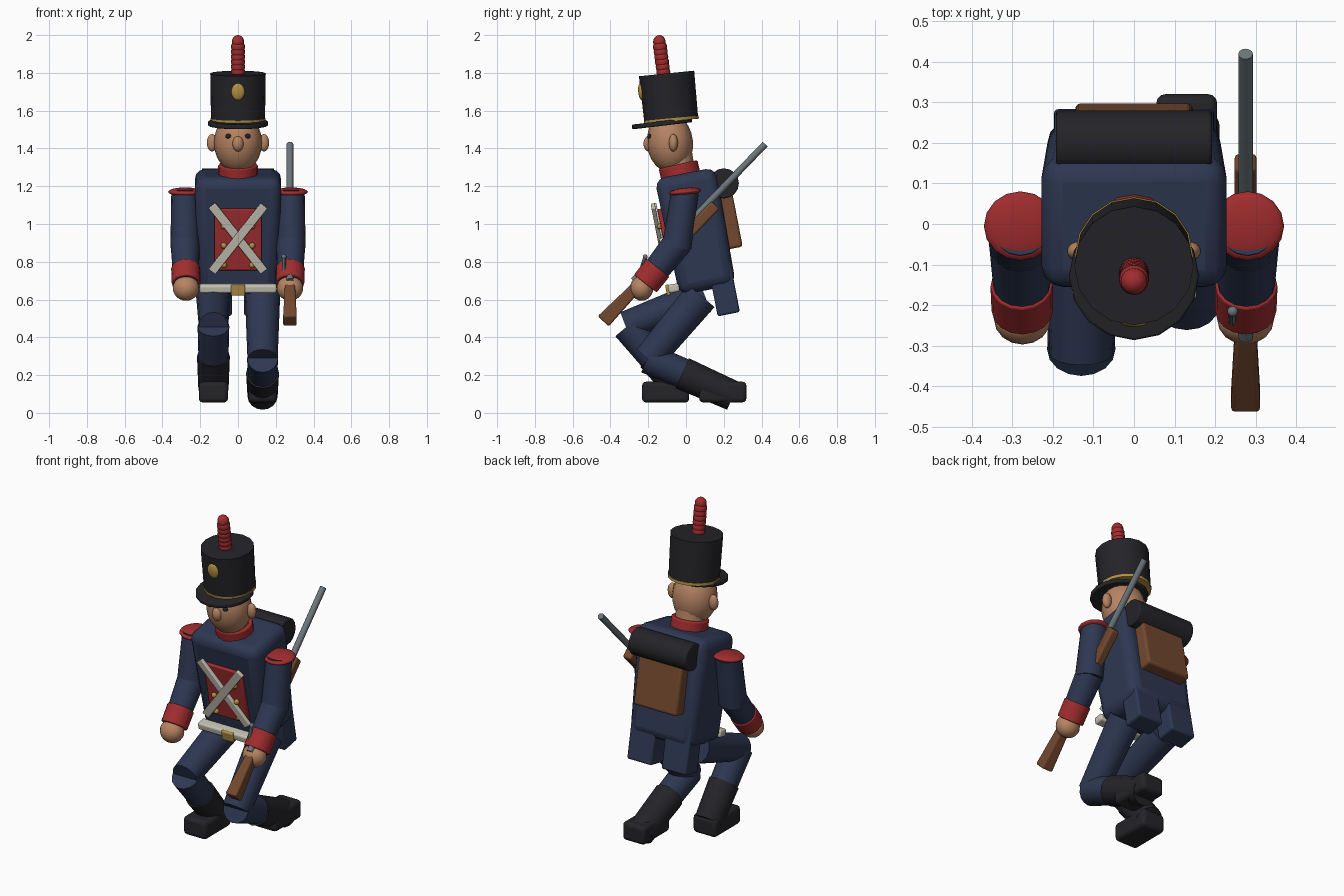
import bpy, bmesh, math
from mathutils import Matrix, Vector

cube = bpy.data.objects.get("Cube")
if cube:
    bpy.data.objects.remove(cube, do_unlink=True)


def mat(name, r, g, b):
    m = bpy.data.materials.new(name)
    m.use_nodes = True
    m.diffuse_color = (r, g, b, 1)
    m.node_tree.nodes["Principled BSDF"].inputs["Base Color"].default_value = (r, g, b, 1)
    return m


NAVY = mat("navy cloth", 0.027, 0.039, 0.085)
RED = mat("red cloth", 0.36, 0.026, 0.028)
BLACK = mat("black leather", 0.018, 0.018, 0.022)
SKIN = mat("skin", 0.47, 0.23, 0.125)
WHITE = mat("white leather", 0.56, 0.53, 0.45)
BROWN = mat("brown wood and hide", 0.17, 0.065, 0.028)
GOLD = mat("brass", 0.45, 0.28, 0.06)
STEEL = mat("steel", 0.15, 0.185, 0.2)


def finish(name, bm, material, matrix, bevel=0, segments=3, angle=40):
    me = bpy.data.meshes.new(name)
    bm.to_mesh(me)
    bm.free()
    ob = bpy.data.objects.new(name, me)
    bpy.context.collection.objects.link(ob)
    ob.matrix_world = matrix
    me.materials.append(material)
    if bevel:
        mod = ob.modifiers.new("rounding", 'BEVEL')
        mod.width, mod.segments = bevel, segments
    bpy.ops.object.select_all(action='DESELECT')
    ob.select_set(True)
    bpy.context.view_layer.objects.active = ob
    bpy.ops.object.shade_smooth_by_angle(angle=math.radians(angle))
    return ob


def tilt(deg):
    return Matrix.Rotation(math.radians(deg), 4, 'X')


def box(name, material, loc, size, rot=None, bevel=0.01, bottom=1.0):
    """Rounded box; bottom scales the width and depth of its lower end."""
    bm = bmesh.new()
    bmesh.ops.create_cube(bm, size=1)
    for v in bm.verts:
        k = bottom if v.co.z < 0 else 1
        v.co = Vector((v.co.x * size[0] * k, v.co.y * size[1] * k, v.co.z * size[2]))
    return finish(name, bm, material, Matrix.Translation(loc) @ (rot or Matrix()), bevel)


def tube(name, material, a, b, r1, r2=None, sides=16, bevel=0):
    """Capped cylinder from a to b."""
    a, b = Vector(a), Vector(b)
    bm = bmesh.new()
    bmesh.ops.create_cone(bm, cap_ends=True, segments=sides, radius1=r1,
                          radius2=r1 if r2 is None else r2, depth=(b - a).length)
    rot = (b - a).to_track_quat('Z', 'Y').to_matrix().to_4x4()
    return finish(name, bm, material, Matrix.Translation((a + b) / 2) @ rot, bevel)


def ball(name, material, loc, radii, rot=None):
    bm = bmesh.new()
    bmesh.ops.create_uvsphere(bm, u_segments=16, v_segments=12, radius=1)
    bmesh.ops.scale(bm, vec=radii, verts=bm.verts)
    return finish(name, bm, material, Matrix.Translation(loc) @ (rot or Matrix()), angle=60)


# Torso, leaning forward
LEAN = tilt(11)
CENTRE = Vector((0, 0.055, 0.96))
HALF = 0.165


def chest(x, up, out):
    return CENTRE + LEAN @ Vector((x, -HALF - out, up))


box("coat_body", NAVY, CENTRE, (0.46, 2 * HALF, 0.63), LEAN, 0.055, 0.92)
for s, side in ((1, "left"), (-1, "right")):
    box(side + "_coat_tail", NAVY, (s * 0.115, 0.2, 0.66), (0.165, 0.12, 0.28), LEAN, 0.012)

# Chest panel, cross straps, buttons and belt
box("chest_panel", RED, chest(0, -0.01, 0.0), (0.25, 0.03, 0.33), LEAN, 0.006)
for s, side in ((1, "left"), (-1, "right")):
    slant = LEAN @ Matrix.Rotation(s * 0.66, 4, 'Y')
    box(side + "_cross_strap", WHITE, chest(0, 0, 0.03 + s * 0.004), (0.046, 0.022, 0.45),
        slant, 0.005)
    for i in range(3):
        ball(f"{side}_button_{i}", GOLD, chest(s * 0.075, 0.065 - 0.105 * i, 0.02),
             (0.016, 0.016, 0.016))
box("belt", WHITE, chest(0, -0.272, 0.01), (0.41, 0.06, 0.045), LEAN, 0.012)
box("belt_buckle", GOLD, chest(0, -0.275, 0.042), (0.075, 0.02, 0.058), LEAN, 0.006)

# Backpack with blanket roll
box("backpack", BROWN, (0, 0.205, 1.03), (0.29, 0.13, 0.33), LEAN, 0.015)
tube("blanket_roll", BLACK, (-0.192, 0.2, 1.215), (0.192, 0.2, 1.215), 0.08, bevel=0.008)

# Collar, neck and head
tube("collar", RED, (0, -0.025, 1.24), (0, -0.042, 1.315), 0.105, bevel=0.008)
tube("neck", SKIN, (0, -0.035, 1.26), (0, -0.06, 1.42), 0.085)
ball("head", SKIN, (0, -0.085, 1.43), (0.127, 0.122, 0.16), tilt(6))
ball("nose", SKIN, (0, -0.195, 1.425), (0.03, 0.03, 0.042))
for s, side in ((1, "left"), (-1, "right")):
    ball(side + "_ear", SKIN, (s * 0.137, -0.067, 1.43), (0.028, 0.024, 0.046))
    ball(side + "_eye", BLACK, (s * 0.051, -0.193, 1.465), (0.016, 0.01, 0.013))

# Tall hat
tube("hat_crown", BLACK, (0, -0.078, 1.55), (0, -0.103, 1.797), 0.143, 0.147)
tube("hat_band", GOLD, (0, -0.077, 1.544), (0, -0.0785, 1.56), 0.146)
visor = tube("hat_visor", BLACK, (0, -0.125, 1.52), (0, -0.128, 1.545), 0.16, bevel=0.006)
ball("hat_badge", GOLD, (0, -0.238, 1.70), (0.036, 0.015, 0.045), tilt(6))
for i in range(7):
    ball(f"plume_tuft_{i}", RED, (0, -0.12 - 0.0035 * i, 1.805 + 0.0265 * i),
         (0.037, 0.037, 0.036) if i < 6 else (0.033, 0.033, 0.036))

# Arms
for s, side in ((1, "left"), (-1, "right")):
    x = s * 0.28
    elbow = Vector((x, -0.04, 0.905))
    wrist = Vector((s * 0.275, -0.215, 0.685))
    ball(side + "_epaulette", RED, (x, -0.005, 1.17), (0.09, 0.086, 0.022), tilt(6))
    tube(side + "_upper_arm", NAVY, (x, -0.005, 1.17), (x, -0.05, 0.875), 0.073, 0.078)
    tube(side + "_forearm", NAVY, elbow, wrist, 0.078, 0.066)
    tube(side + "_cuff", RED, elbow.lerp(wrist, 0.62), wrist, 0.077, 0.076, bevel=0.006)
    ball(side + "_hand", SKIN, (s * 0.275, -0.235, 0.66), (0.07, 0.062, 0.066))

# Forward right leg
tube("right_thigh", NAVY, (-0.13, 0.1, 0.62), (-0.13, -0.32, 0.46), 0.092, 0.078)
knee, ankle = Vector((-0.13, -0.31, 0.46)), Vector((-0.13, -0.03, 0.125))
tube("right_shin", NAVY, knee, ankle, 0.084, 0.075)
tube("right_boot", BLACK, knee.lerp(ankle, 0.48), ankle, 0.087, 0.08)
box("right_foot", BLACK, (-0.13, -0.108, 0.11), (0.155, 0.25, 0.11), bevel=0.022)

# Kneeling left leg
tube("left_thigh", NAVY, (0.13, 0.08, 0.62), (0.13, -0.2, 0.285), 0.093, 0.08)
tube("left_shin", NAVY, (0.13, -0.205, 0.29), (0.13, 0.02, 0.195), 0.082, 0.078)
tube("left_boot", BLACK, (0.13, -0.02, 0.21), (0.13, 0.25, 0.09), 0.087, 0.08)
box("left_foot", BLACK, (0.13, 0.195, 0.11), (0.15, 0.25, 0.11), bevel=0.022)

# Musket in the left hand
AIM = tilt(-44)
GRIP = Vector((0.275, -0.24, 0.69))


def along(dist, up=0.0, x=0.0):
    return GRIP + AIM @ Vector((x, -up, dist))


butt = box("musket_butt", BROWN, along(-0.14), (0.05, 0.055, 0.29), AIM, 0.01, 1.45)
box("musket_stock", BROWN, along(0.28), (0.055, 0.06, 0.58), AIM, 0.012)
tube("musket_barrel", STEEL, along(-0.02, 0.035), along(0.985, 0.035), 0.018, sides=12)
tube("musket_hammer", STEEL, along(0.04, 0.04, -0.032), along(0.11, 0.075, -0.032), 0.01, sides=8)
ball("musket_hammer_tip", STEEL, along(0.115, 0.077, -0.032), (0.013, 0.013, 0.013))
